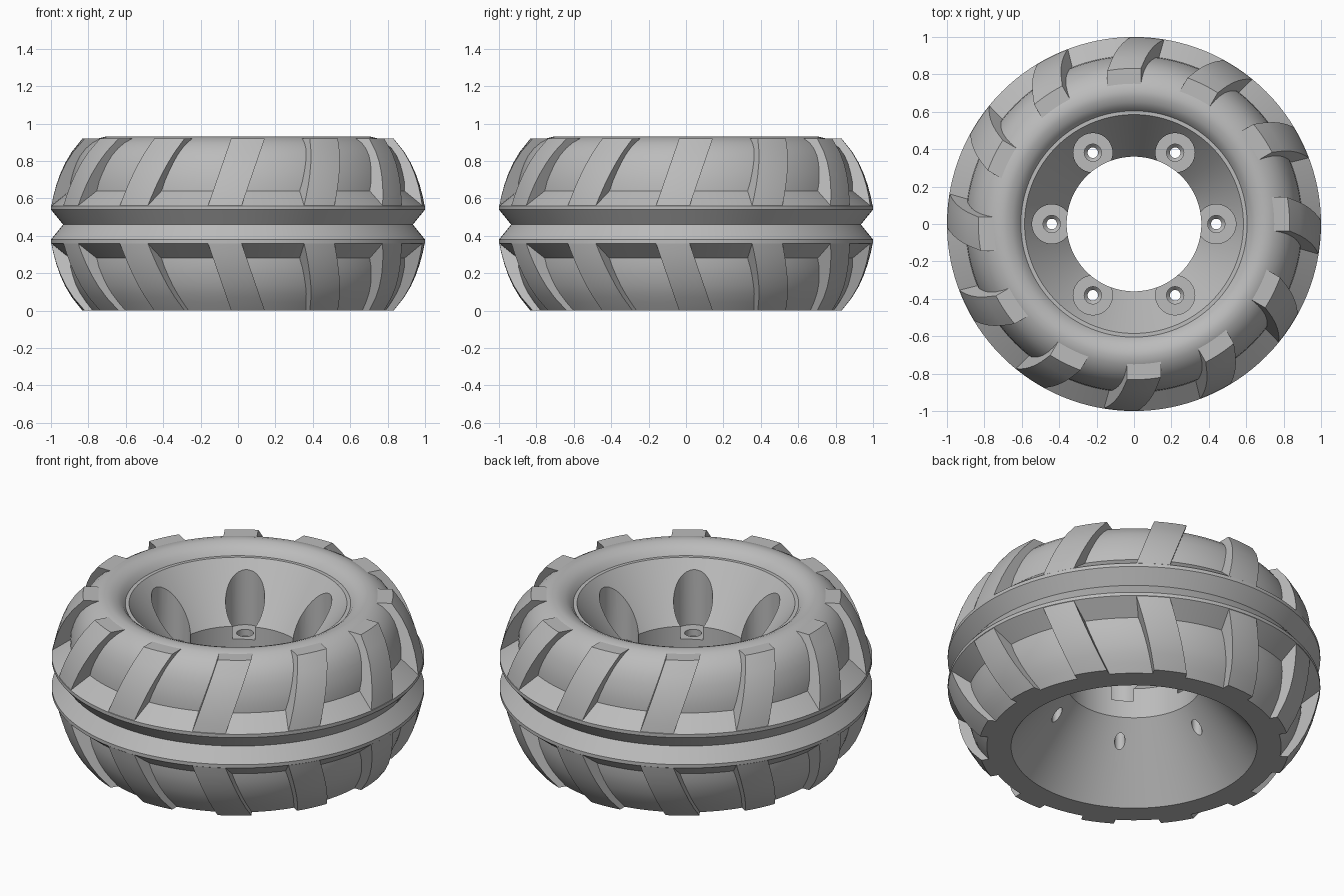
import bpy, bmesh, math
from mathutils import Matrix

if "Cube" in bpy.data.objects:
    bpy.data.objects.remove(bpy.data.objects["Cube"], do_unlink=True)

MID = 0.46          # height of the groove between the two tread rows
TREADS = 12
BOLTS = 6

grey = bpy.data.materials.new("plain_grey")
grey.use_nodes = True
grey.diffuse_color = (0.5, 0.5, 0.5, 1)
grey.node_tree.nodes["Principled BSDF"].inputs["Base Color"].default_value = (0.5, 0.5, 0.5, 1)


def make_object(name, bm):
    bmesh.ops.recalc_face_normals(bm, faces=bm.faces)
    mesh = bpy.data.meshes.new(name)
    bm.to_mesh(mesh)
    bm.free()
    mesh.materials.append(grey)
    obj = bpy.data.objects.new(name, mesh)
    bpy.context.collection.objects.link(obj)
    return obj


def lathe(bm, profile, steps, centre=(0, 0)):
    """Revolve a closed (radius, height) profile; zero radius becomes a pole."""
    cx, cy = centre
    rings = []
    for r, z in profile:
        if r == 0:
            rings.append([bm.verts.new((cx, cy, z))] * steps)
        else:
            rings.append([bm.verts.new((cx + r * math.cos(math.tau * i / steps),
                                        cy + r * math.sin(math.tau * i / steps), z))
                          for i in range(steps)])
    for a, b in zip(rings, rings[1:] + rings[:1]):
        for i in range(steps):
            j = (i + 1) % steps
            corners = list(dict.fromkeys((a[i], a[j], b[j], b[i])))
            if len(corners) > 2:
                bm.faces.new(corners)


def smooth(obj):
    bpy.ops.object.select_all(action='DESELECT')
    obj.select_set(True)
    bpy.context.view_layer.objects.active = obj
    bpy.ops.object.shade_smooth_by_angle(angle=math.radians(30))


# Wheel body: tyre carcass, V groove, rolled rim and hourglass hub in one profile
side = [(0.9, 0.64), (0.897, 0.69), (0.885, 0.74), (0.871, 0.785), (0.85, 0.83)]
shoulder = [(0.823, 0.867), (0.79, 0.897), (0.75, 0.92), (0.71, 0.93)]
rim = [(0.68, 0.926), (0.65, 0.914), (0.627, 0.898), (0.61, 0.877), (0.605, 0.87), (0.585, 0.87)]
hub = [(0.36, 0.567), (0.36, 0.387), (0.66, 0)]
lower_side = [(r, 2 * MID - z) for r, z in side]
groove = [(1, 0.36), (1, 0.38), (0.935, MID), (1, 0.54), (1, 0.56)]
profile = hub + [(0.79, 0), (0.822, 0.045)] + lower_side[::-1] + groove + side + shoulder + rim
bm = bmesh.new()
lathe(bm, profile, 128)
wheel = make_object("wheel_body", bm)

# Bolt pockets: wide seat, counterbore and through hole
bm = bmesh.new()
pocket = [(0, 0.15), (0.028, 0.15), (0.028, 0.43), (0.046, 0.45), (0.046, 0.49),
          (0.105, 0.49), (0.105, 1.1), (0, 1.1)]
for i in range(BOLTS):
    a = math.tau * i / BOLTS
    lathe(bm, pocket[:-1] + [pocket[-1]], 40, (0.44 * math.cos(a), 0.44 * math.sin(a)))
# remove the degenerate axis seam left by closing the profile
bmesh.ops.dissolve_degenerate(bm, edges=bm.edges, dist=1e-5)
cutter = make_object("bolt_pocket_cutter", bm)
cutter.hide_render = True

cut = wheel.modifiers.new("pockets", 'BOOLEAN')
cut.operation = 'DIFFERENCE'
cut.solver = 'EXACT'
cut.object = cutter
bpy.ops.object.select_all(action='DESELECT')
wheel.select_set(True)
bpy.context.view_layer.objects.active = wheel
bpy.ops.object.modifier_apply(modifier=cut.name)
bpy.data.objects.remove(cutter, do_unlink=True)
smooth(wheel)

# Slanted tread bars, mirrored above and below the groove
bar_outer = [(0.998, 0.56), (0.988, 0.61), (0.972, 0.67), (0.951, 0.73),
             (0.924, 0.79), (0.888, 0.85), (0.832, 0.92)]
section = bar_outer + [(0.74, 0.92), (0.74, 0.56)]


def add_bar(bm, angle, flip):
    turn = Matrix.Rotation(angle, 3, 'Z')
    columns = []
    for k in range(7):
        across = -0.09 + 0.18 * k / 6
        column = []
        for r, z in section:
            x = -0.0675 + (z - 0.57) * 0.345 + across
            y = -math.sqrt(r * r - x * x)
            v = bm.verts.new((x, y, 2 * MID - z if flip else z))
            v.co = turn @ v.co
            column.append(v)
        columns.append(column)
    n = len(section)
    for a, b in zip(columns, columns[1:]):
        for i in range(n):
            bm.faces.new((a[i], a[(i + 1) % n], b[(i + 1) % n], b[i]))
    bm.faces.new(columns[0])
    bm.faces.new(columns[-1])


for name, flip in (("upper_tread_bars", False), ("lower_tread_bars", True)):
    bm = bmesh.new()
    for i in range(TREADS):
        add_bar(bm, math.tau * i / TREADS, flip)
    smooth(make_object(name, bm))
